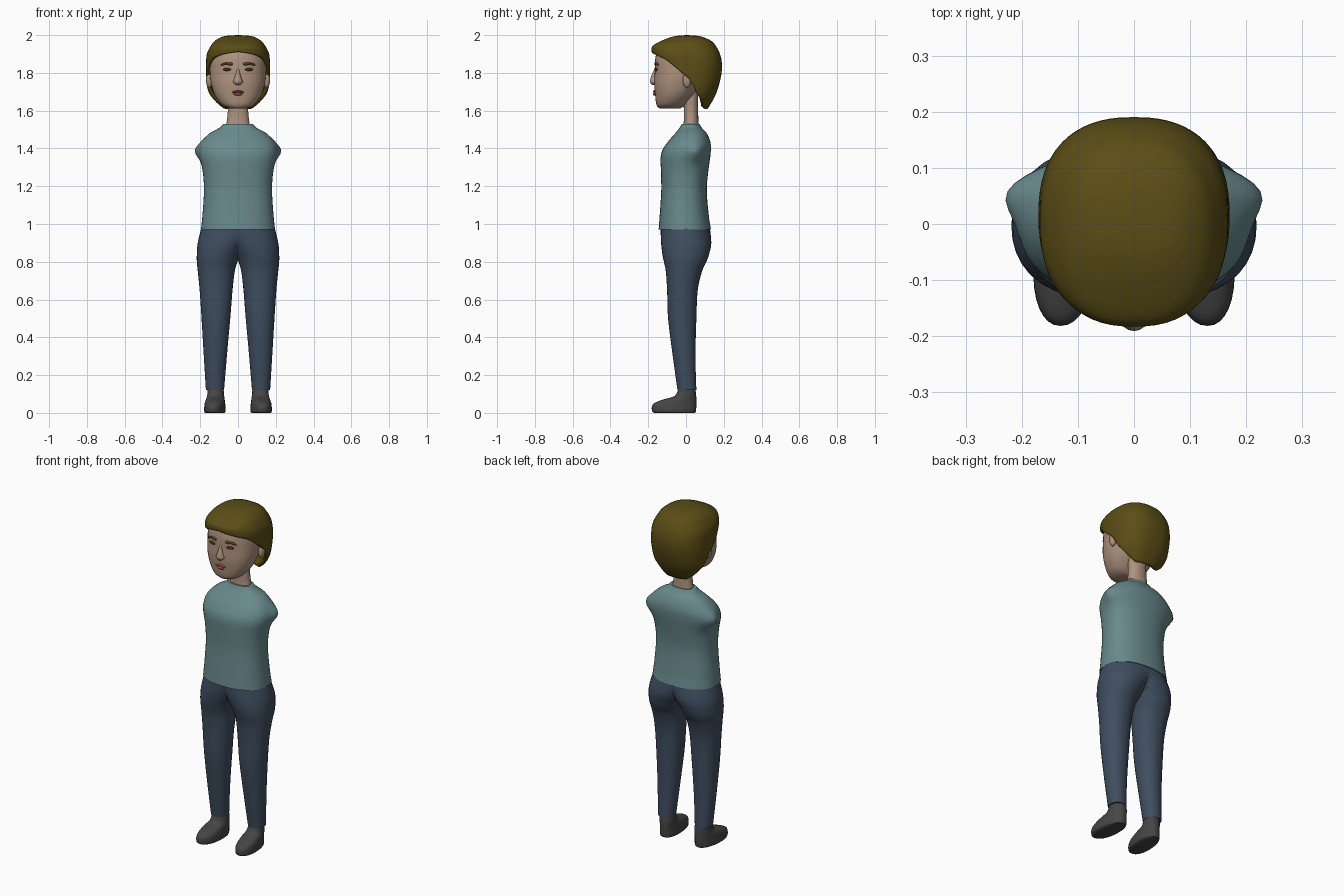
import bpy, bmesh, math
from mathutils import Vector

if "Cube" in bpy.data.objects:
    bpy.data.objects.remove(bpy.data.objects["Cube"])


def material(name, rgb):
    m = bpy.data.materials.new(name)
    m.diffuse_color = (*rgb, 1)
    m.use_nodes = True
    m.node_tree.nodes["Principled BSDF"].inputs["Base Color"].default_value = m.diffuse_color
    return m


SKIN = material("skin", (0.42, 0.29, 0.21))
HAIR = material("hair", (0.105, 0.075, 0.008))
SHIRT = material("shirt", (0.14, 0.25, 0.26))
PANTS = material("pants", (0.05, 0.075, 0.115))
SHOE = material("shoe", (0.06, 0.06, 0.06))
LIP = material("lip", (0.35, 0.07, 0.06))
BROW = material("brow", (0.10, 0.055, 0.015))
EYE = material("eye", (0.05, 0.03, 0.02))


def spline(rows, t):
    """Catmull-Rom through the rows, t in row units."""
    i = min(int(t), len(rows) - 2)
    f = t - i
    p = [rows[min(max(i + k, 0), len(rows) - 1)] for k in (-1, 0, 1, 2)]
    return [0.5 * (2 * b + (c - a) * f + (2 * a - 5 * b + 4 * c - d) * f * f
                   + (3 * b - a - 3 * c + d) * f ** 3) for a, b, c, d in zip(*p)]


def ring_point(row, a, power):
    """Point on a superellipse; row = z, centre x, half width, y front, y back."""
    z, cx, rx, y0, y1 = row
    s, c = math.sin(a), math.cos(a)
    e = 2 / power
    return Vector((cx + rx * math.copysign(abs(s) ** e, s),
                   (y0 + y1) / 2 - (y1 - y0) / 2 * math.copysign(abs(c) ** e, c), z))


def finish(name, bm, mat, mirror=False):
    bmesh.ops.recalc_face_normals(bm, faces=bm.faces[:])
    me = bpy.data.meshes.new(name)
    bm.to_mesh(me)
    bm.free()
    me.materials.append(mat)
    ob = bpy.data.objects.new(name, me)
    bpy.context.collection.objects.link(ob)
    if mirror:
        ob.modifiers.new("mirror", "MIRROR").merge_threshold = 0.0005
    bpy.ops.object.select_all(action="DESELECT")
    ob.select_set(True)
    bpy.context.view_layer.objects.active = ob
    bpy.ops.object.shade_smooth_by_angle(angle=math.radians(50))
    return ob


def loft(name, rows, mat, n=32, power=2.2, steps=4, mirror=False, half=False, warp=None):
    bm = bmesh.new()
    rings = []
    for k in range((len(rows) - 1) * steps + 1):
        row = spline(rows, k / steps)
        ring = []
        for j in range(n):
            p = ring_point(row, 2 * math.pi * j / n, power)
            if warp:
                p = warp(p)
            if half:
                p.x = max(p.x, 0)
            ring.append(bm.verts.new(p))
        rings.append(ring)
    for r, s in zip(rings, rings[1:]):
        for j in range(n):
            bm.faces.new((r[j], r[(j + 1) % n], s[(j + 1) % n], s[j]))
    bm.faces.new(rings[0])
    if not half:
        bm.faces.new(rings[-1])
    else:   # open the centre plane so both halves join
        inner = [f for f in bm.faces if all(v.co.x < 1e-5 for v in f.verts)]
        bmesh.ops.delete(bm, geom=inner, context="FACES")
    return finish(name, bm, mat, mirror)


def blob(name, centre, size, mat, tilt=0, turn=0, mirror=False):
    bm = bmesh.new()
    bmesh.ops.create_uvsphere(bm, u_segments=16, v_segments=10, radius=1)
    ct, st, cu, su = math.cos(tilt), math.sin(tilt), math.cos(turn), math.sin(turn)
    for v in bm.verts:
        x, y, z = (a * b for a, b in zip(v.co, size))
        x, z = x * ct - z * st, x * st + z * ct
        v.co = Vector((x * cu - y * su, x * su + y * cu, z)) + Vector(centre)
    return finish(name, bm, mat, mirror)


# Shoes, toes turned slightly outward
def toe_out(p):
    p.x -= 0.07 * p.y
    return p


loft("shoes", [(0, .118, .050, -.168, .048), (.01, .118, .056, -.18, .053),
               (.045, .118, .054, -.176, .055), (.068, .118, .050, -.13, .055),
               (.09, .118, .045, -.06, .054), (.13, .119, .042, -.04, .05)],
     SHOE, mirror=True, warp=toe_out)

# Trousers, one half mirrored
loft("trousers", [(.12, .122, .048, -.045, .055), (.3, .12, .061, -.07, .05),
                  (.5, .117, .076, -.095, .055), (.65, .116, .087, -.10, .062),
                  (.75, .115, .098, -.107, .085), (.80, .110, .108, -.117, .108),
                  (.84, .10, .118, -.125, .122), (.90, .07, .143, -.132, .134),
                  (.99, 0, .192, -.135, .125)], PANTS, power=2.1, mirror=True, half=True)


# Shirt with short shoulder points
def shoulder(p):
    d2 = ((p.z - 1.385) / .045) ** 2 + ((p.y - .06) / .05) ** 2
    if abs(p.x) > .1:
        p.x += math.copysign(.035 * math.exp(-d2), p.x)
    return p


loft("shirt", [(.97, 0, .196, -.145, .132), (1.05, 0, .188, -.139, .12),
               (1.18, 0, .18, -.131, .11), (1.28, 0, .187, -.133, .118),
               (1.37, 0, .204, -.132, .13), (1.43, 0, .194, -.10, .13),
               (1.48, 0, .15, -.057, .11), (1.508, 0, .10, -.035, .085),
               (1.53, 0, .078, -.022, .07)], SHIRT, n=48, power=2.3, warp=shoulder)

# Neck and head
loft("neck", [(1.48, 0, .075, -.02, .07), (1.54, 0, .060, -.012, .066),
              (1.62, 0, .053, -.012, .064), (1.72, 0, .055, -.015, .066)], SKIN)
loft("head", [(1.612, 0, .045, -.14, -.03), (1.63, 0, .085, -.156, -.005),
              (1.68, 0, .122, -.163, .04), (1.74, 0, .142, -.168, .08),
              (1.80, 0, .15, -.166, .12), (1.88, 0, .15, -.162, .15),
              (1.93, 0, .125, -.14, .13), (1.96, 0, .07, -.08, .08)], SKIN, n=40)
loft("nose", [(1.735, 0, .010, -.178, -.14), (1.75, 0, .026, -.19, -.14),
              (1.77, 0, .02, -.188, -.14), (1.80, 0, .011, -.177, -.14),
              (1.83, 0, .005, -.163, -.14)], SKIN, n=16, power=2)
blob("ears", (.152, .005, 1.762), (.018, .022, .042), SKIN, mirror=True)
blob("eyes", (.058, -.157, 1.818), (.022, .009, .008), EYE, turn=.15, mirror=True)
blob("inner_brows", (.045, -.160, 1.848), (.019, .008, .008), BROW, .1, .1, True)
blob("outer_brows", (.075, -.153, 1.846), (.020, .008, .006), BROW, -.3, .25, True)
blob("upper_lip", (.011, -.166, 1.701), (.021, .010, .006), LIP, -.2, .1, True)
blob("lower_lip", (0, -.166, 1.687), (.023, .010, .007), LIP)

# Hair: columns drop from the crown to a hairline that varies around the head
SHAPE = [(2.0, 0, .002, .003, .007), (1.994, 0, .075, -.062, .075), (1.97, 0, .122, -.13, .133),
         (1.94, 0, .146, -.178, .16), (1.90, 0, .165, -.18, .18), (1.85, 0, .169, -.165, .19),
         (1.79, 0, .17, -.155, .187), (1.71, 0, .162, -.13, .167), (1.66, 0, .138, -.10, .145),
         (1.61, 0, .10, -.06, .115)]
# angle from the front -> hairline, in units of SHAPE rows
LINE = [(0, 3.75), (.45, 4.05), (.9, 4.5), (1.25, 5.4), (1.5, 6.1), (1.62, 6.4),
        (1.75, 7.2), (2.05, 8.3), (2.4, 9), (3.2, 9)]


def hairline(a):
    for (a0, t0), (a1, t1) in zip(LINE, LINE[1:]):
        if a <= a1:
            return t0 + (t1 - t0) * (a - a0) / (a1 - a0)


N, M = 64, 26
bm = bmesh.new()
cols = []
for j in range(N):
    a = 2 * math.pi * j / N
    end = hairline(min(a, 2 * math.pi - a))
    cols.append([bm.verts.new(ring_point(spline(SHAPE, end * k / M), a, 2.4))
                 for k in range(M + 1)])
for j in range(N):
    c, d = cols[j], cols[(j + 1) % N]
    for k in range(M):
        bm.faces.new((c[k], c[k + 1], d[k + 1], d[k]))
bm.faces.new([c[0] for c in cols])
hair = finish("hair", bm, HAIR)
sol = hair.modifiers.new("thickness", "SOLIDIFY")
sol.thickness = .022
sol.offset = -1
